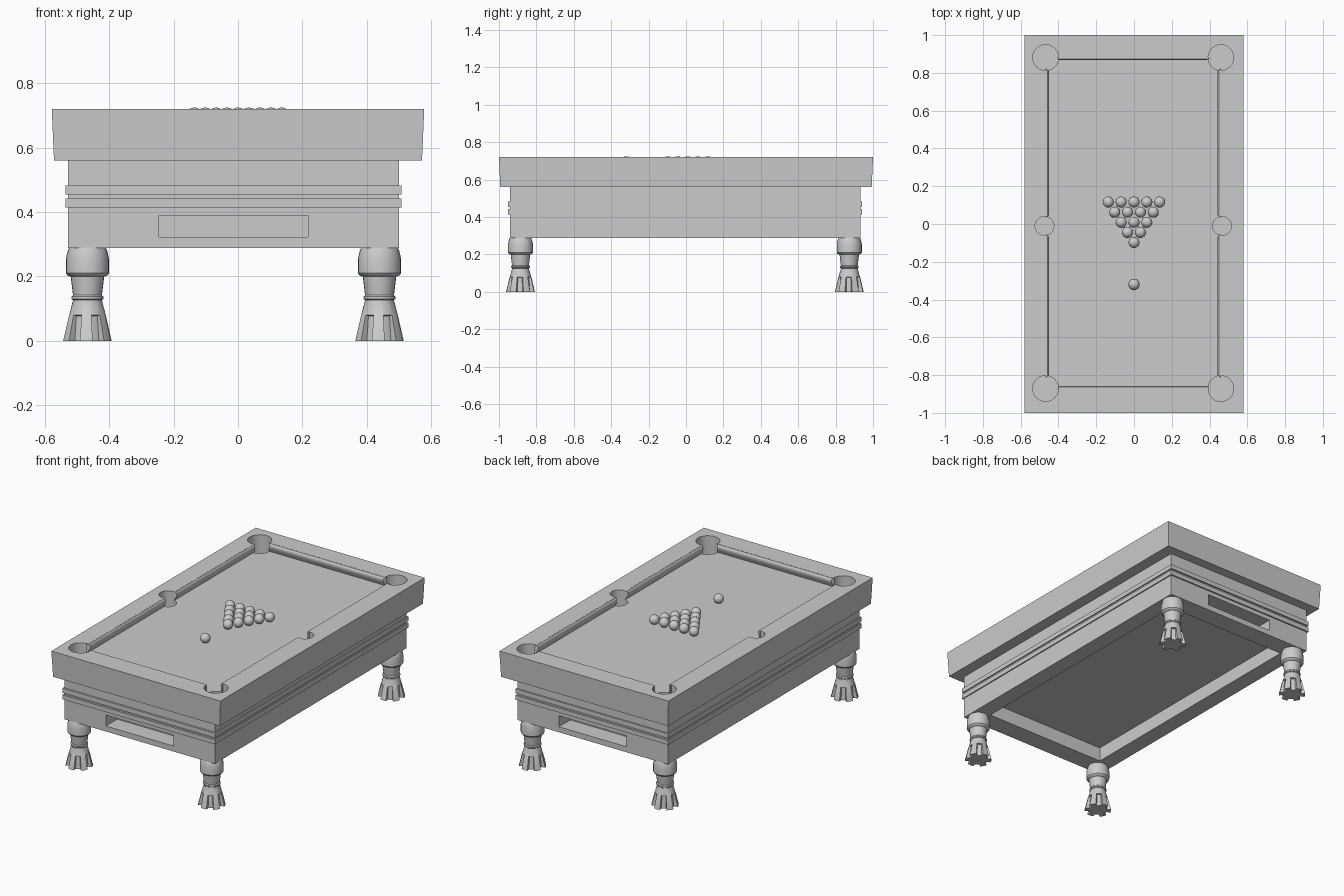
import bpy, bmesh, math
from mathutils import Matrix, Vector

if "Cube" in bpy.data.objects:
    bpy.data.objects.remove(bpy.data.objects["Cube"])


def make(name, bm, smooth=None):
    bmesh.ops.recalc_face_normals(bm, faces=bm.faces)
    me = bpy.data.meshes.new(name)
    bm.to_mesh(me)
    bm.free()
    ob = bpy.data.objects.new(name, me)
    bpy.context.collection.objects.link(ob)
    if smooth:
        bpy.ops.object.select_all(action='DESELECT')
        ob.select_set(True)
        bpy.context.view_layer.objects.active = ob
        bpy.ops.object.shade_smooth_by_angle(angle=math.radians(smooth))
    return ob


def box(name, x0, x1, y0, y1, z0, z1, taper=0.0):
    """Box; the bottom is drawn in by taper."""
    bm = bmesh.new()
    bmesh.ops.create_cube(bm, size=1)
    for v in bm.verts:
        t = taper if v.co.z < 0 else 0
        v.co = Vector((x0 + t if v.co.x < 0 else x1 - t,
                       y0 + t if v.co.y < 0 else y1 - t,
                       z0 if v.co.z < 0 else z1))
    return make(name, bm)


def cylinder(name, x, y, r, z0, z1, n):
    bm = bmesh.new()
    bmesh.ops.create_cone(bm, cap_ends=True, segments=n, radius1=r, radius2=r, depth=z1 - z0,
                          matrix=Matrix.Translation((x, y, (z0 + z1) / 2)))
    return make(name, bm)


def cut(ob, cutter):
    m = ob.modifiers.new("cut", 'BOOLEAN')
    m.operation = 'DIFFERENCE'
    m.solver = 'EXACT'
    m.object = cutter
    bpy.context.view_layer.objects.active = ob
    bpy.ops.object.modifier_apply(modifier=m.name)
    bpy.data.objects.remove(cutter)


def loft(bm, rings):
    """Closed solid through rings with equal point counts."""
    vs = [[bm.verts.new(p) for p in r] for r in rings]
    n = len(vs[0])
    for a, b in zip(vs, vs[1:]):
        for i in range(n):
            j = (i + 1) % n
            bm.faces.new((a[i], a[j], b[j], b[i]))
    bm.faces.new(vs[0])
    bm.faces.new(vs[-1])


# table top: tapered frame with recessed bed and pockets
CX, CY, WX, WY, BED = -0.004, 0.005, 0.46, 0.875, 0.667
top = box("table_top", -0.579, 0.579, -1, 1, 0.56, 0.72, 0.007)
cut(top, box("bed_cutter", CX - WX, CX + WX, CY - WY, CY + WY, BED, 0.8))
for sx in (-1, 1):
    for sy in (-1, 1):
        cut(top, cylinder("pocket_cutter", CX + sx * 0.464, CY + sy * 0.876, 0.068, 0.6, 0.8, 24))
    cut(top, cylinder("pocket_cutter", CX + sx * 0.47, -0.01, 0.05, 0.6, 0.8, 24))
bpy.ops.object.select_all(action='DESELECT')
top.select_set(True)
bpy.context.view_layer.objects.active = top
bpy.ops.object.shade_smooth_by_angle(angle=math.radians(30))

# cushions: rounded nose profile (distance in from the wall, height)
NOSE = [(-0.005, 0.7195), (0.006, 0.7195), (0.010, 0.716), (0.013, 0.708), (0.013, 0.699),
        (0.010, 0.688), (0.004, 0.677), (0.0, BED), (-0.005, BED)]


def cushion(name, origin, inward, along, a, b):
    bm = bmesh.new()
    o, i, t = Vector(origin), Vector(inward), Vector(along)
    up = Vector((0, 0, 1))
    rings = []
    for s, e in ((a, 1), (b, -1)):
        rings.append([o + i * d + up * z + t * (s + e * max(d, 0) * 0.8) for d, z in NOSE])
    loft(bm, rings)
    make(name, bm, 40)


for s in (-1, 1):
    side = "right" if s > 0 else "left"
    cushion(side + "_back_cushion", (CX + s * WX, 0, 0), (-s, 0, 0), (0, 1, 0), 0.035, 0.822)
    cushion(side + "_front_cushion", (CX + s * WX, 0, 0), (-s, 0, 0), (0, 1, 0), -0.812, -0.055)
    cushion(("back" if s > 0 else "front") + "_cushion", (CX, CY + s * WY, 0),
            (0, -s, 0), (1, 0, 0), -0.402, 0.402)

# body: hollow underneath, ball slot at each end
BX0, BX1, BY0, BY1 = -0.529, 0.501, -0.941, 0.933
body = box("body", BX0, BX1, BY0, BY1, 0.288, 0.56)
cut(body, box("hollow_cutter", BX0 + 0.1, BX1 - 0.1, BY0 + 0.12, BY1 - 0.12, 0.2, 0.375))
for y0, y1 in ((BY0 - 0.1, BY0 + 0.11), (BY1 - 0.11, BY1 + 0.1)):
    cut(body, box("slot_cutter", -0.246, 0.217, y0, y1, 0.322, 0.39))

# trim bands
for k, z in enumerate((0.415, 0.455)):
    box("trim_band_%d" % (k + 1), -0.536, 0.508, -0.953, 0.942, z, z + 0.028)

# legs: turned post and clawed foot
POST = [(0.057, 0.29), (0.062, 0.277), (0.067, 0.255), (0.067, 0.21), (0.062, 0.203), (0.052, 0.199),
        (0.045, 0.142), (0.050, 0.137), (0.050, 0.130), (0.045, 0.126), (0.046, 0.11)]
FOOT = [(0.046, 0.046, 0.122), (0.057, 0.057, 0.08), (0.059, 0.047, 0.077), (0.077, 0.054, 0)]
TOES = 6


def leg(name, x, y):
    bm = bmesh.new()
    loft(bm, [[(x + r * math.cos(i * math.tau / 24), y + r * math.sin(i * math.tau / 24), z)
               for i in range(24)] for r, z in POST])
    make(name + "_post", bm, 35)
    bm = bmesh.new()
    rings = []
    for ro, ri, z in FOOT:
        ring = []
        for k in range(TOES):
            for deg, out in ((0, 1), (15, 1), (30, 1), (31, 0), (45, 0), (59, 0)):
                a = math.radians(k * 360 / TOES + deg + 12)
                r = ro if out else ri
                ring.append((x + r * math.cos(a), y + r * math.sin(a), z))
        rings.append(ring)
    loft(bm, rings)
    make(name + "_foot", bm, 30)


for sx in (-1, 1):
    for sy in (-1, 1):
        leg(("back" if sy > 0 else "front") + ("_right" if sx > 0 else "_left") + "_leg",
            -0.014 + sx * 0.454, -0.006 + sy * 0.879)


# racked balls and cue ball
def ball(name, x, y):
    bm = bmesh.new()
    bmesh.ops.create_uvsphere(bm, u_segments=24, v_segments=14, radius=0.029,
                              matrix=Matrix.Translation((x, y, BED + 0.029)))
    make(name, bm, 60)


n = 0
for row in range(5):
    for i in range(row + 1):
        n += 1
        ball("ball_%d" % n, (i - row / 2) * 0.068, -0.098 + row * 0.0535)
ball("cue_ball", 0, -0.32)
